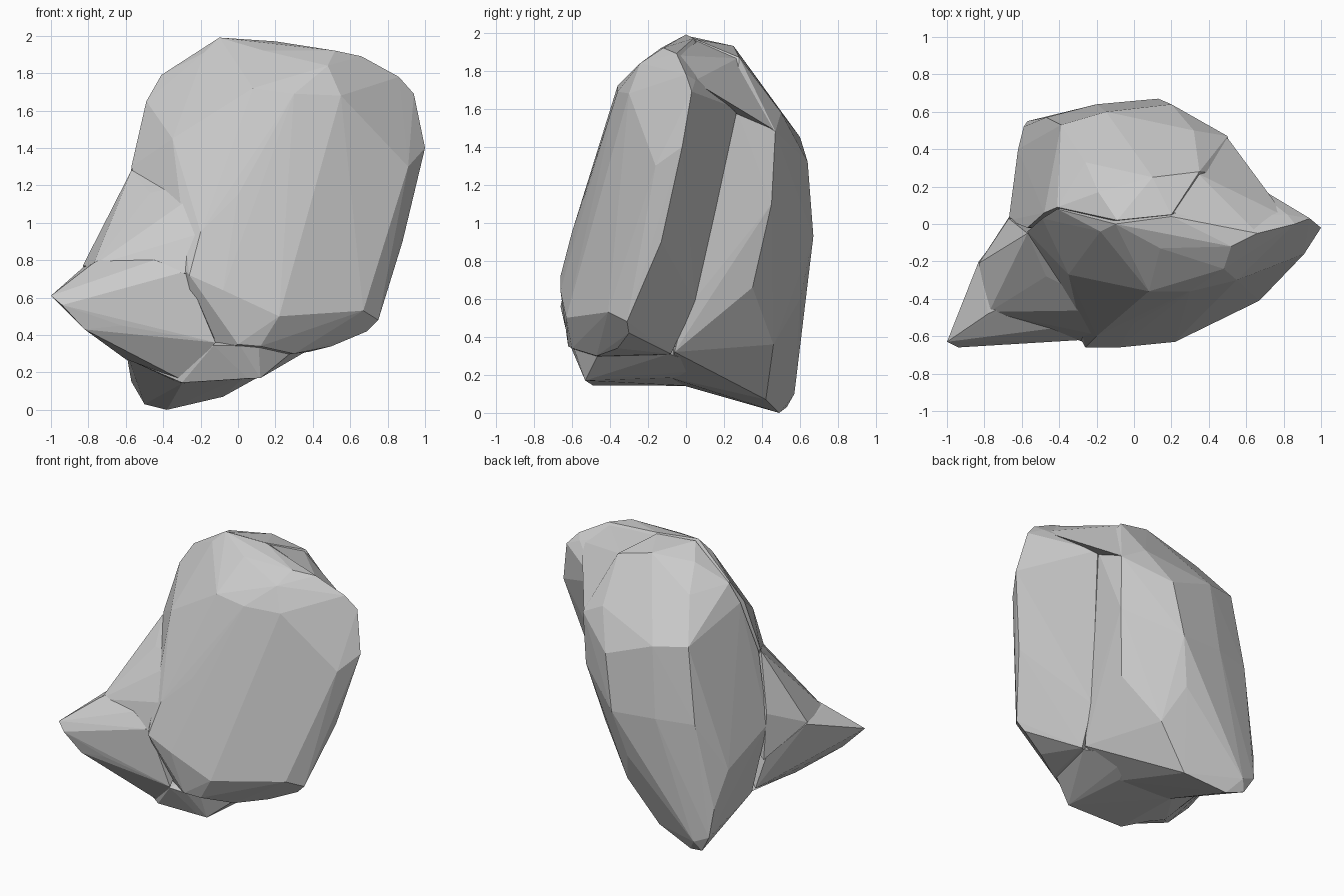
import bpy, bmesh


def hull(name, points):
    """Faceted lump: convex hull around a few corner points."""
    bm = bmesh.new()
    for p in points:
        bm.verts.new(p)
    res = bmesh.ops.convex_hull(bm, input=bm.verts)
    junk = {g for g in res["geom_interior"] + res["geom_unused"]
            if isinstance(g, bmesh.types.BMVert)}
    bmesh.ops.delete(bm, geom=list(junk), context='VERTS')
    bmesh.ops.recalc_face_normals(bm, faces=bm.faces)
    me = bpy.data.meshes.new(name)
    bm.to_mesh(me)
    bm.free()
    ob = bpy.data.objects.new(name, me)
    bpy.context.collection.objects.link(ob)
    return ob


# Leaning front slab with the thin fin along its right edge
rock = hull("rock", [
    # front face
    (-.26, -.66, .72), (-.08, -.66, .64), (.22, -.63, .50), (.67, -.41, .53),
    (-.20, -.60, .95), (0, -.53, 1.15), (.30, -.36, 1.69), (.08, -.36, 1.72),
    (.55, -.30, 1.68), (.48, -.24, 1.84), (-.35, -.27, 1.45),
    # lower lip
    (0, -.62, .35), (.12, -.60, .34), (.30, -.47, .30), (.50, -.36, .34),
    (.69, -.30, .42), (.75, -.31, .48),
    # fin edge, then the valley behind it
    (.91, -.16, 1.30), (.88, -.13, .90), (1, -.02, 1.40), (.94, .03, 1.69),
    (.86, 0, 1.78), (.82, .05, 1.75), (.54, .27, 1.60), (.40, .05, .58),
    (.38, -.08, .31),
    # top and left edge
    (.66, -.05, 1.89), (.52, -.12, 1.92), (.20, .04, 1.97), (-.10, 0, 1.99),
    (.14, -.13, 1.92), (-.18, -.04, 1.91), (-.41, .08, 1.79), (-.49, .03, 1.65),
    (-.57, -.04, 1.30), (-.46, -.30, .90), (-.25, -.40, .24),
])

# Bulky back body, tapering to the foot
body = hull("back_body", [
    # crown
    (-.09, .02, 1.98), (.20, .05, 1.965), (.10, .25, 1.93), (.35, .28, 1.87),
    (-.19, .17, 1.91), (-.41, .09, 1.785), (-.26, .33, 1.75), (-.48, .06, 1.65),
    # right ridge
    (.53, .26, 1.61), (.41, .04, .59), (.50, .47, 1.48), (.49, .45, 1.10),
    (.40, .35, .66),
    # back face
    (.32, .50, 1.58), (-.39, .53, 1.48), (-.15, .60, 1.45), (.20, .64, 1.32),
    (.13, .67, .93), (-.20, .64, .95), (-.47, .57, .95), (.05, .60, .60),
    # left side
    (-.57, -.02, 1.29), (-.67, .02, .80), (-.62, .40, .60), (-.59, .52, .35),
    (-.60, .10, .32),
    # foot
    (-.38, .49, 0), (-.50, .53, .03), (-.46, .57, .10), (-.57, .55, .15),
    (-.08, .42, .07), (.16, .17, .21), (.37, -.06, .32), (-.30, 0, .14),
    (.05, -.10, .19), (.15, .46, .36),
])

# Crown bridging the body and the fin above the valley
crown = hull("crown", [
    (.34, .27, 1.865), (.50, .46, 1.49), (.58, .28, 1.61), (.81, .04, 1.745),
    (.65, -.04, 1.88), (.21, .06, 1.955), (.20, .20, 1.50),
])

# Pointed spur at lower front left
spur = hull("spur", [
    (-1, -.63, .61), (-.94, -.66, .56), (-.82, -.63, .43), (-.78, -.48, .78),
    (-.88, -.44, .62), (-.83, -.20, .76), (-.62, -.635, .45),
    (-.45, -.56, .80), (-.43, -.60, .66), (-.12, -.61, .36), (-.50, -.35, .95),
    (-.28, -.62, .74), (-.60, -.40, .27), (-.30, -.48, .16), (-.60, .06, .33),
    (-.66, .02, .56), (-.20, -.20, .60),
])

# Ridge climbing from the spur to the left edge of the slab
shoulder = hull("shoulder", [
    (-.83, -.21, .77), (-.79, -.20, .83), (-.67, .03, .88), (-.47, -.28, 1.16),
    (-.775, -.47, .77), (-.45, -.54, .84), (-.21, -.59, .94), (-.10, -.46, 1.24),
    (-.57, -.05, 1.28), (-.66, .05, .55), (-.30, 0, .80), (-.27, -.63, .73),
])

# Flat lip under the front
lip = hull("lip", [
    (.01, -.605, .345), (.11, -.59, .345), (.12, -.53, .17), (.05, -.53, .17),
    (.29, -.46, .31), (-.30, -.49, .145), (-.13, -.60, .345), (-.60, -.38, .275),
    (-.57, .05, .30), (-.30, -.30, .148), (-.31, .02, .142), (.06, -.08, .185),
    (.36, -.09, .31), (.15, .15, .23), (.10, -.20, .50), (.33, -.15, .40),
])

# Merge the lumps into one stone
parts = (body, crown, spur, shoulder, lip)
for part in parts:
    mod = rock.modifiers.new("join_" + part.name, 'BOOLEAN')
    mod.operation = 'UNION'
    mod.solver = 'EXACT'
    mod.object = part
deps = bpy.context.evaluated_depsgraph_get()
merged = bpy.data.meshes.new_from_object(rock.evaluated_get(deps))
rock.modifiers.clear()
rock.data = merged
for part in parts:
    bpy.data.objects.remove(part)
for poly in rock.data.polygons:
    poly.use_smooth = False
